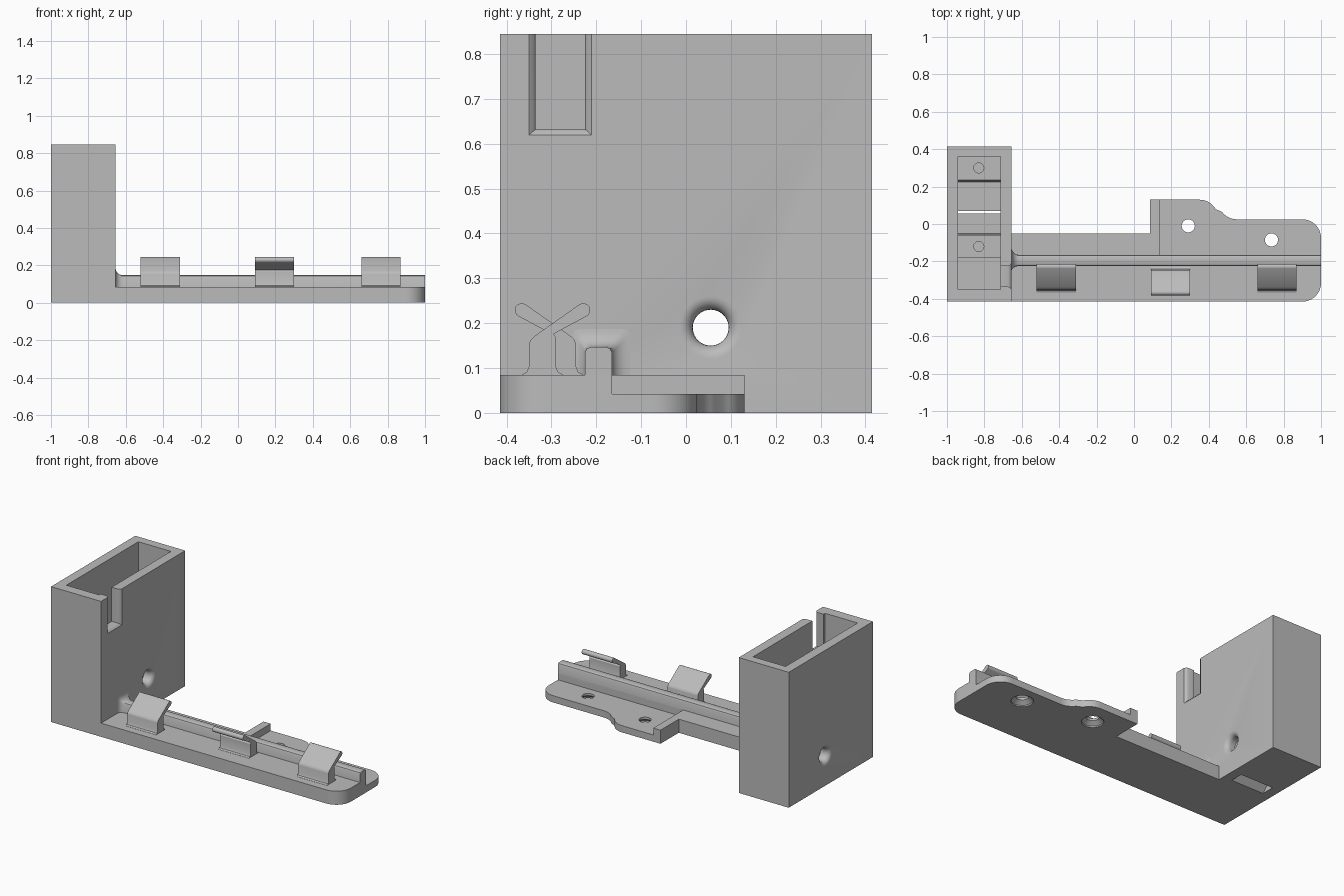
import bpy, bmesh, math
from mathutils import Vector

cube = bpy.data.objects.get("Cube")
if cube:
    bpy.data.objects.remove(cube, do_unlink=True)

grey = bpy.data.materials.new("plain grey")
grey.use_nodes = True
grey.diffuse_color = (0.5, 0.5, 0.5, 1)
grey.node_tree.nodes["Principled BSDF"].inputs["Base Color"].default_value = (0.5, 0.5, 0.5, 1)

# Axis name -> mapping of (u, v, along) into x, y, z
MAPS = {"x": lambda u, v, t: (t, u, v),
        "y": lambda u, v, t: (u, t, v),
        "z": lambda u, v, t: (u, v, t)}


def loft(name, rings, axis):
    """Skin a list of (outline, position) sections along an axis and cap the ends."""
    bm = bmesh.new()
    loops = [[bm.verts.new(MAPS[axis](u, v, t)) for u, v in pts] for pts, t in rings]
    for a, b in zip(loops, loops[1:]):
        for i in range(len(a)):
            j = (i + 1) % len(a)
            bm.faces.new((a[i], a[j], b[j], b[i]))
    bm.faces.new(loops[0])
    bm.faces.new(loops[-1])
    bmesh.ops.recalc_face_normals(bm, faces=bm.faces)
    mesh = bpy.data.meshes.new(name)
    bm.to_mesh(mesh)
    bm.free()
    mesh.materials.append(grey)
    obj = bpy.data.objects.new(name, mesh)
    bpy.context.collection.objects.link(obj)
    return obj


def prism(name, pts, axis, a, b):
    return loft(name, [(pts, a), (pts, b)], axis)


def rect(u0, u1, v0, v1):
    return [(u0, v0), (u1, v0), (u1, v1), (u0, v1)]


def arc(cu, cv, r, start, end, n=10):
    angles = [math.radians(start + (end - start) * i / n) for i in range(n + 1)]
    return [(cu + r * math.cos(a), cv + r * math.sin(a)) for a in angles]


def turned(name, centre, axis, profile, n=40):
    """Round shape along an axis from (radius, position) pairs."""
    return loft(name, [(arc(*centre, r, 0, 360 - 360 / n, n - 1), t) for r, t in profile], axis)


def cut(target, cutters):
    for c in cutters:
        mod = target.modifiers.new("cut", "BOOLEAN")
        mod.operation = "DIFFERENCE"
        mod.solver = "EXACT"
        mod.object = c
    graph = bpy.context.evaluated_depsgraph_get()
    mesh = bpy.data.meshes.new_from_object(target.evaluated_get(graph))
    target.modifiers.clear()
    target.data = mesh
    for c in cutters:
        bpy.data.objects.remove(c, do_unlink=True)


def smooth(obj):
    bpy.ops.object.select_all(action="DESELECT")
    obj.select_set(True)
    bpy.context.view_layer.objects.active = obj
    bpy.ops.object.shade_smooth_by_angle(angle=math.radians(32))


# Tall open box
X0, X1, W, H = -1.0, -0.655, 0.415, 0.845
box = prism("open_box", rect(X0, X1, -W, W), "z", 0, H)

# Cavity with two raised mounting pads on its floor
floor, pad = 0.07, 0.14
cavity = prism("cavity_cutter",
               [(-0.35, floor), (-0.18, floor), (-0.18, pad), (-0.06, pad), (-0.05, floor),
                (0.225, floor), (0.235, pad), (0.36, pad), (0.36, 1), (-0.35, 1)],
               "x", -0.94, -0.715)
# Slanted cable slot in the floor
slot = prism("slot_cutter", [(-0.03, -0.02), (0.07, -0.02), (0.07, 0.1), (0.055, 0.1), (0.055, 0.07)],
             "x", -0.94, -0.715)
# Blind screw holes in the pads
screws = [turned("screw_cutter", (-0.83, y), "z", [(0.027, 0.06), (0.027, 0.2)], 24)
          for y in (0.3, -0.12)]

# Side hole with rounded mouths on both outer walls
R, F = 0.04, 0.03
mouth = [(R + F * (1 - math.cos(a)), F * math.sin(a) - F)
         for a in [math.radians(15 * i) for i in range(7)]]
side_hole = turned("side_hole_cutter", (0.055, 0.19), "x",
                   [(r, X0 - d) for r, d in reversed(mouth)] + [(r, X1 + d) for r, d in mouth])

# Notch in the upper wall with a flared outer mouth
notch = prism("notch_cutter", rect(-0.335, -0.225, 0.632, 1), "x", -0.75, -0.6)
flare = loft("notch_flare_cutter",
             [(rect(-0.335, -0.225, 0.632, 1), X1 - 0.016),
              (rect(-0.339, -0.221, 0.629, 1), X1 - 0.008),
              (rect(-0.351, -0.209, 0.618, 1), X1 + 0.001)], "x")
cut(box, [cavity, slot, *screws, side_hole, notch, flare])
smooth(box)

# Base plate with rounded end and an S-curved lobe at the back
outline = [(X1, -W)]
outline += arc(0.9, -W + 0.1, 0.1, -90, 0)
outline += arc(0.9, -0.075, 0.1, 0, 90)
outline += arc(0.55, 0.125, 0.1, 270, 217, 6)
outline += arc(0.35, 0.03, 0.1, 30, 90, 6)
outline += [(0.085, 0.13), (0.085, -0.05), (X1, -0.05)]
plate = prism("base_plate", outline, "z", 0, 0.085)

recess = prism("recess_cutter", rect(0.135, 1.2, -0.165, 0.3), "z", 0.042, 0.3)
holes = [turned("plate_hole_cutter", (x, y), "z",
                [(0.062, -0.01), (0.062, 0.008), (0.035, 0.028), (0.035, 0.2)])
         for x, y in ((0.29, -0.01), (0.735, -0.085))]
cut(plate, [recess, *holes])
smooth(plate)


# Long guide rail, flaring where it meets the box
def rail_section(f):
    top, c = 0.147 + f, 0.012
    a, b = -0.225 - 0.7 * f, -0.165 + f
    return [(a, 0.04), (b, 0.04), (b, top - c), (b - c / 3, top - c / 3), (b - c, top),
            (a + c, top), (a + c / 3, top - c / 3), (a, top - c)]


fillet = 0.04
steps = [math.radians(15 * i) for i in range(7)]
sections = [(rail_section(fillet * (1 - math.sin(a))), X1 + fillet * (1 - math.cos(a))) for a in steps]
rail = loft("guide_rail", sections + [(rail_section(0), 1.0)], "x")
smooth(rail)

# Sprung clips, alternating in lean direction
clip = [(-0.368, 0.08), (-0.365, 0.086), (-0.355, 0.091), (-0.35, 0.103),
        (-0.35, 0.152), (-0.347, 0.162), (-0.338, 0.171)]
clip += arc(-0.229, 0.229, 0.0155, 120, -60, 8)
clip += [(-0.295, 0.176), (-0.29, 0.168), (-0.29, 0.103), (-0.285, 0.091), (-0.275, 0.086), (-0.272, 0.08)]
mid = -0.2975
for label, x, flip in (("inner", -0.415, 1), ("middle", 0.195, -1), ("outer", 0.765, 1)):
    shape = [(mid + flip * (y - mid), z) for y, z in clip]
    smooth(prism(label + "_clip", shape, "x", x - 0.105, x + 0.105))
